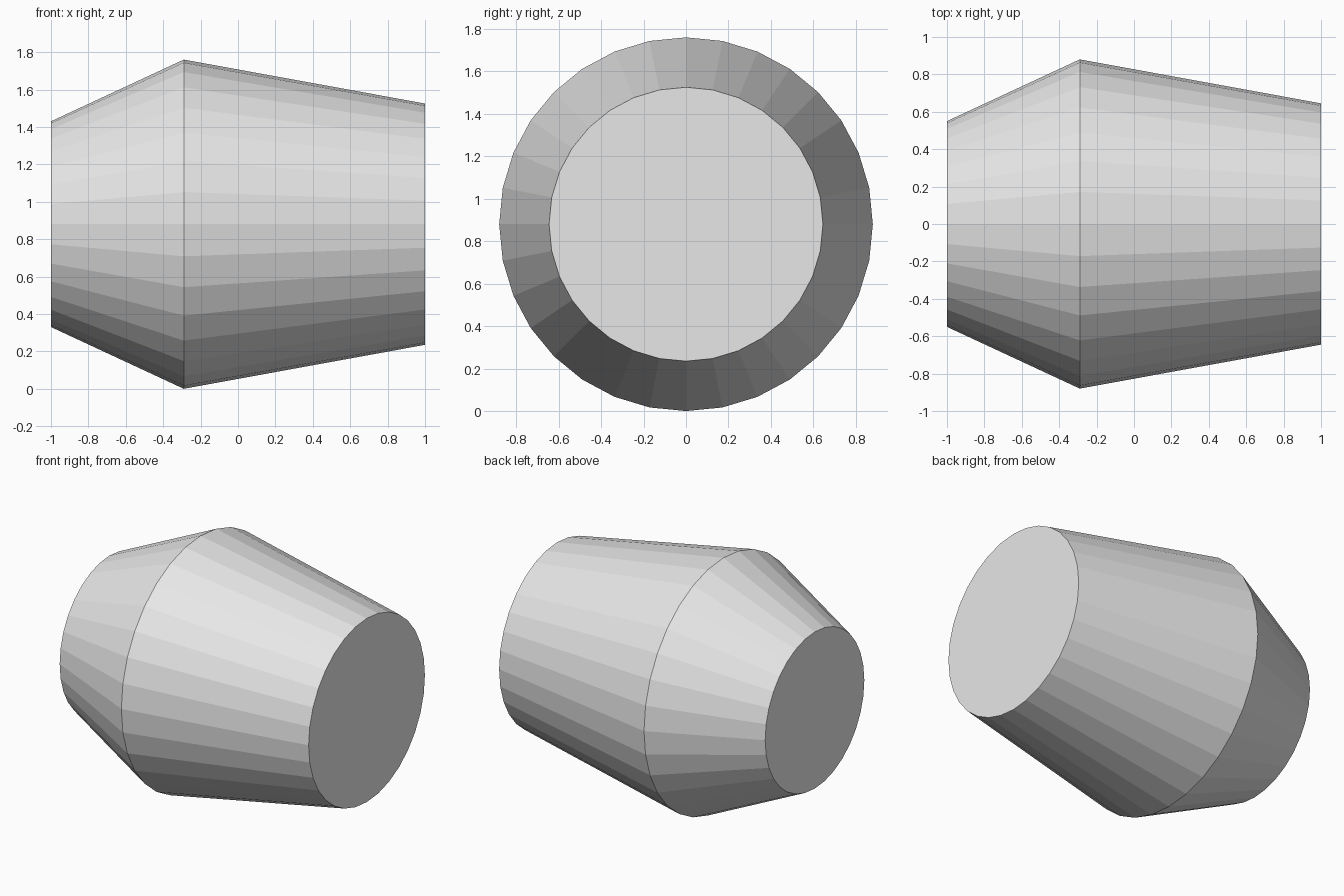
import bpy
import bmesh
from math import cos, sin, tau

cube = bpy.data.objects.get("Cube")
if cube:
    bpy.data.objects.remove(cube, do_unlink=True)

SIDES = 32
CENTRE_Z = 0.88
# Barrel profile along x: (position, radius)
PROFILE = [(-1.0, 0.55), (-0.29, 0.88), (1.0, 0.645)]

grey = bpy.data.materials.new("light grey")
grey.use_nodes = True
colour = (0.8, 0.8, 0.8, 1.0)
grey.diffuse_color = colour
grey.node_tree.nodes["Principled BSDF"].inputs["Base Color"].default_value = colour

# Rings of the double-tapered barrel
bm = bmesh.new()
rings = []
for x, radius in PROFILE:
    angles = [tau * i / SIDES for i in range(SIDES)]
    rings.append([bm.verts.new((x, radius * cos(a), CENTRE_Z + radius * sin(a)))
                  for a in angles])

# Tapered walls between neighbouring rings
for a, b in zip(rings, rings[1:]):
    for i in range(SIDES):
        j = (i + 1) % SIDES
        bm.faces.new((a[i], a[j], b[j], b[i]))

# Flat end caps
bm.faces.new(rings[0])
bm.faces.new(rings[-1])
bmesh.ops.recalc_face_normals(bm, faces=bm.faces)

mesh = bpy.data.meshes.new("tapered_barrel")
bm.to_mesh(mesh)
bm.free()
mesh.materials.append(grey)
barrel = bpy.data.objects.new("tapered_barrel", mesh)
bpy.context.collection.objects.link(barrel)
